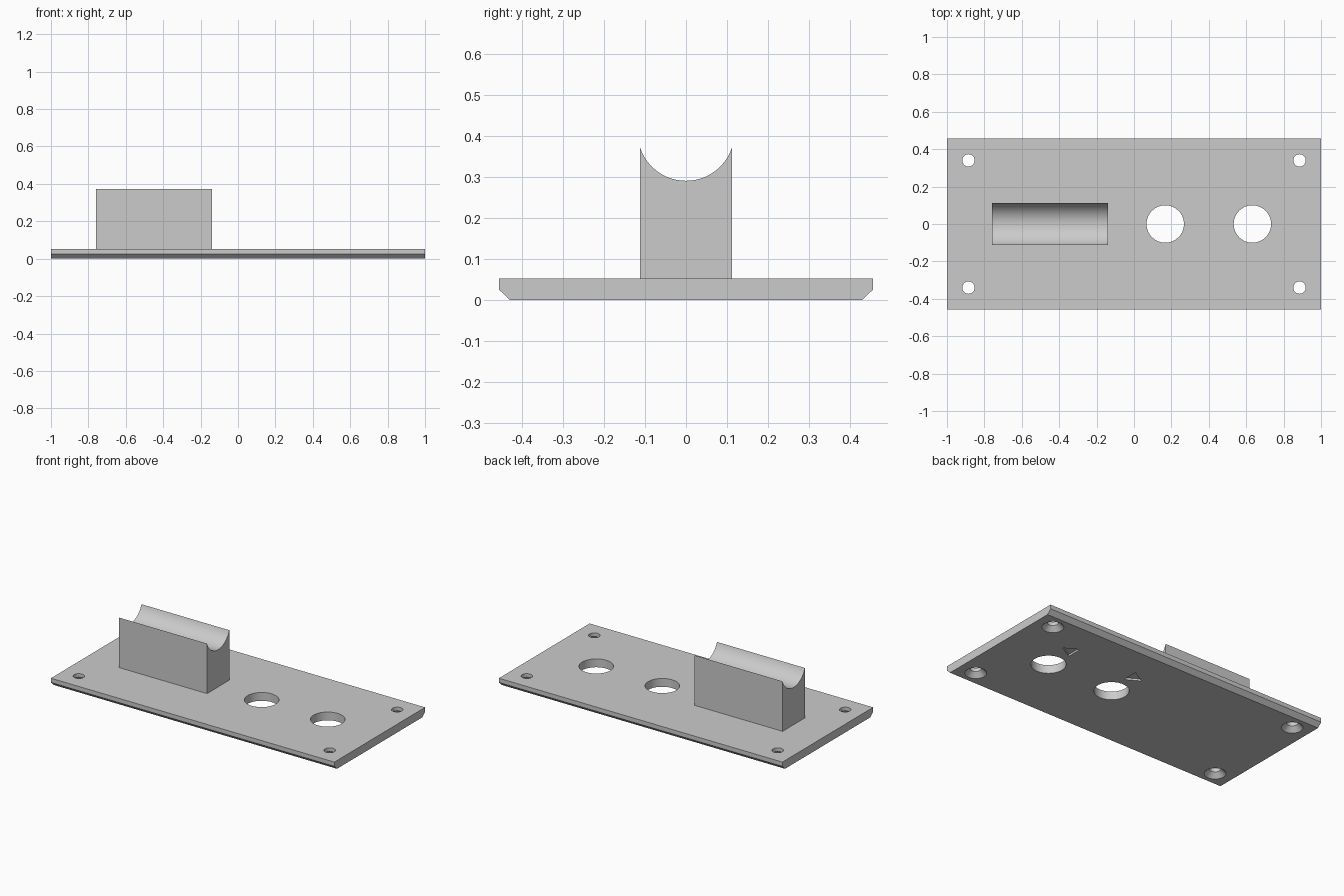
import bpy
import bmesh
from math import radians, sin, cos, asin, pi, tau

cube = bpy.data.objects.get("Cube")
if cube:
    bpy.data.objects.remove(cube, do_unlink=True)

# Single grey finish
grey = bpy.data.materials.new("plain grey")
grey.use_nodes = True
colour = (0.6, 0.6, 0.6, 1)
grey.diffuse_color = colour
grey.node_tree.nodes["Principled BSDF"].inputs["Base Color"].default_value = colour


def make_object(name, bm):
    bmesh.ops.recalc_face_normals(bm, faces=bm.faces)
    mesh = bpy.data.meshes.new(name)
    bm.to_mesh(mesh)
    bm.free()
    mesh.materials.append(grey)
    obj = bpy.data.objects.new(name, mesh)
    bpy.context.collection.objects.link(obj)
    return obj


def extrude_x(name, profile, x0, x1):
    """Extrude a (y, z) profile along x."""
    bm = bmesh.new()
    face = bm.faces.new([bm.verts.new((x0, y, z)) for y, z in profile])
    out = bmesh.ops.extrude_face_region(bm, geom=[face])
    verts = [v for v in out["geom"] if isinstance(v, bmesh.types.BMVert)]
    bmesh.ops.translate(bm, verts=verts, vec=(x1 - x0, 0, 0))
    return make_object(name, bm)


def turned_cutter(name, x, y, profile, sides=64, turn=0):
    """Stack rings of (radius, z) into a closed solid."""
    bm = bmesh.new()
    rings = [[bm.verts.new((x + r * cos(turn + tau * i / sides),
                            y + r * sin(turn + tau * i / sides), z))
              for i in range(sides)] for r, z in profile]
    for low, high in zip(rings, rings[1:]):
        for i in range(sides):
            j = (i + 1) % sides
            bm.faces.new((low[i], low[j], high[j], high[i]))
    bm.faces.new(rings[0][::-1])
    bm.faces.new(rings[-1])
    obj = make_object(name, bm)
    obj.hide_render = True
    return obj


def finish(obj):
    bpy.ops.object.select_all(action="DESELECT")
    obj.select_set(True)
    bpy.context.view_layer.objects.active = obj
    for modifier in list(obj.modifiers):
        bpy.ops.object.modifier_apply(modifier=modifier.name)
    bpy.ops.object.shade_smooth_by_angle(angle=radians(30))


# Base plate, bevelled along the lower front and back edges
half, thick = 0.457, 0.053
plate = extrude_x("base_plate", [(-half, thick), (-half, 0.026), (-0.43, 0),
                                 (0.43, 0), (half, 0.026), (half, thick)], -1, 1)

cutters = []
# Large through holes, each with a triangular mark sunk into the underside
for x, turn in ((0.167, pi), (0.633, 0)):
    cutters.append(turned_cutter("large_hole_cutter", x, 0, [(0.1, -0.1), (0.1, 0.1)]))
    cutters.append(turned_cutter("triangle_mark_cutter", x, 0.195,
                                 [(0.058, -0.1), (0.058, 0.012)], 3, turn))
# Corner screw holes, countersunk from below
for x in (-0.885, 0.885):
    for y in (-0.34, 0.34):
        cutters.append(turned_cutter("screw_hole_cutter", x, y,
                                     [(0.062, -0.1), (0.062, 0), (0.033, 0.03), (0.033, 0.1)], 48))
for cutter in cutters:
    cut = plate.modifiers.new(cutter.name, "BOOLEAN")
    cut.operation = "DIFFERENCE"
    cut.solver = "EXACT"
    cut.object = cutter
finish(plate)
for cutter in cutters:
    bpy.data.objects.remove(cutter, do_unlink=True)

# Cradle block with a rounded channel along its top
width, radius, channel_floor = 0.112, 0.118, 0.291
sweep = asin(width / radius)
steps = 40
profile = [(-width, thick), (width, thick)]
for i in range(steps + 1):
    a = sweep * (1 - 2 * i / steps)
    profile.append((radius * sin(a), channel_floor + radius * (1 - cos(a))))
finish(extrude_x("cradle_block", profile, -0.76, -0.14))
